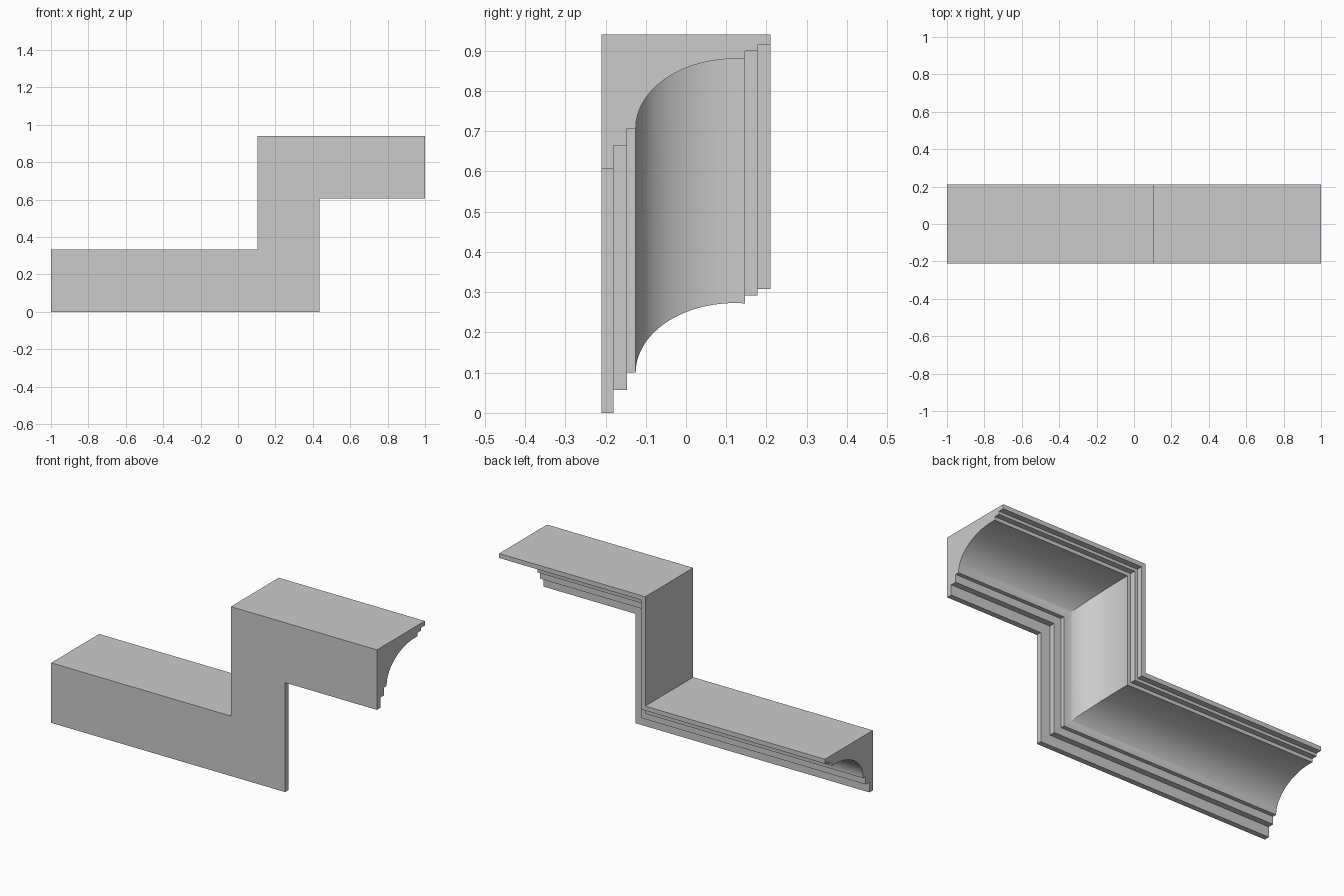
import bpy, bmesh
from math import cos, sin, radians

if "Cube" in bpy.data.objects:
    bpy.data.objects.remove(bpy.data.objects["Cube"])

H = 0.333      # moulding height
STEP = 0.607   # rise between the two runs
COVE_SEGS = 32

# Cross-section as (y, height above the lower edge)
profile = [(-0.21, H), (-0.21, 0), (-0.18, 0), (-0.18, 0.057),
           (-0.147, 0.057), (-0.147, 0.1)]
# Elliptical cove, running slightly past its crown
profile += [(0.122 - 0.247 * cos(a), 0.1 + 0.173 * sin(a))
            for a in (radians(95.8) * i / COVE_SEGS for i in range(COVE_SEGS + 1))]
# Upper fillets
profile += [(0.147, 0.292), (0.178, 0.292), (0.178, 0.308),
            (0.21, 0.308), (0.21, H)]

# Mitred stations along the stepped path: (base x, x shift per depth, base z)
stations = [(-1.0, 0, H), (0.103, 1, H), (0.103, 1, H + STEP), (1.0, 0, H + STEP)]

bm = bmesh.new()
rings = []
for x, shift, z in stations:
    rings.append([bm.verts.new((x + shift * (H - h), y, z - (H - h)))
                  for y, h in profile])

# Swept sides and closed ends
n = len(profile)
for a, b in zip(rings, rings[1:]):
    for i in range(n):
        j = (i + 1) % n
        bm.faces.new((a[i], a[j], b[j], b[i]))
bm.faces.new(rings[0])
bm.faces.new(rings[-1][::-1])
bmesh.ops.recalc_face_normals(bm, faces=bm.faces)

mesh = bpy.data.meshes.new("stepped_cornice_moulding")
bm.to_mesh(mesh)
bm.free()
obj = bpy.data.objects.new("stepped_cornice_moulding", mesh)
bpy.context.collection.objects.link(obj)
bpy.context.view_layer.objects.active = obj
obj.select_set(True)
bpy.ops.object.shade_smooth_by_angle(angle=radians(25))
